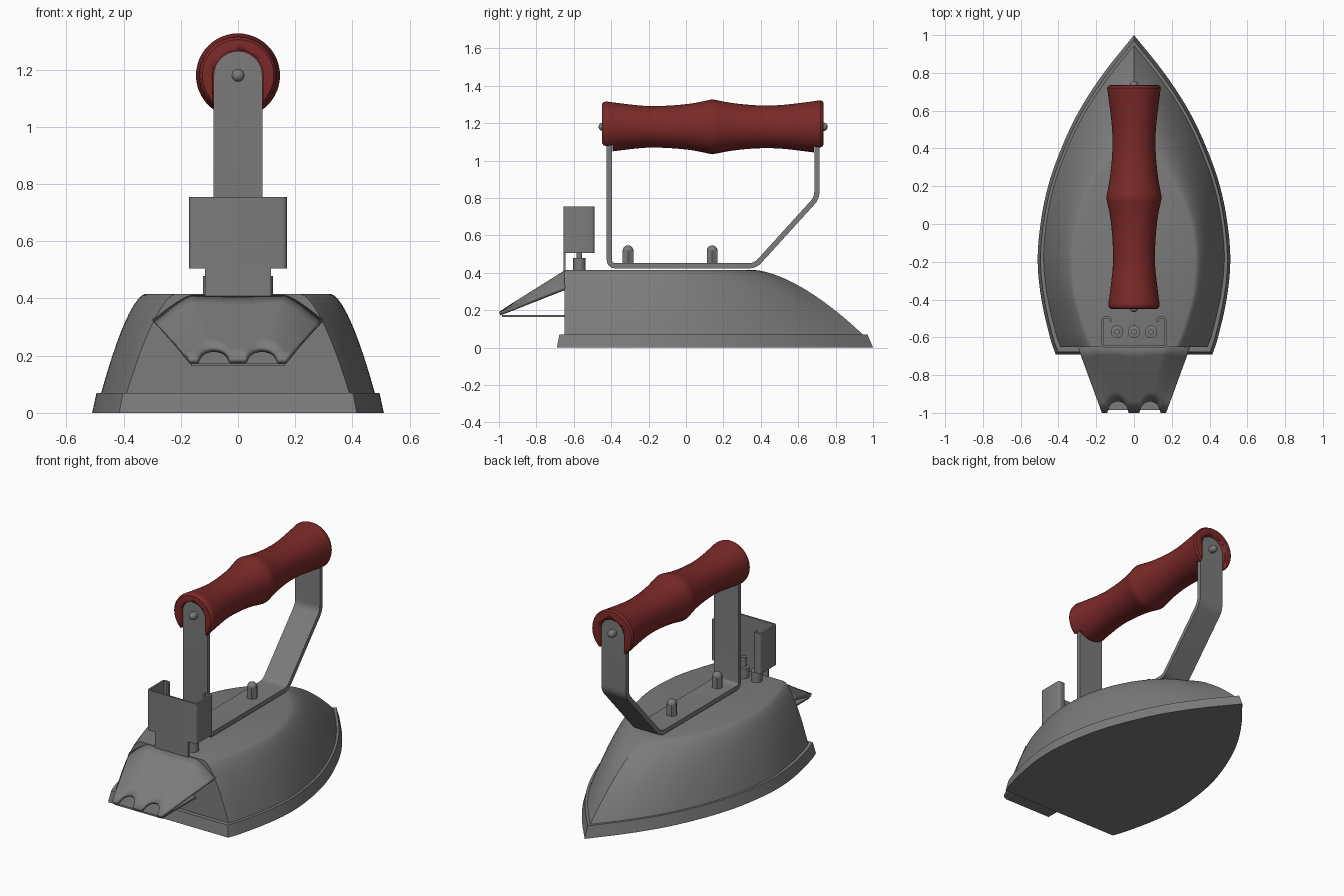
import bpy, bmesh, math
from mathutils import Vector

cube = bpy.data.objects.get("Cube")
if cube:
    bpy.data.objects.remove(cube)


def material(name, colour):
    m = bpy.data.materials.new(name)
    m.use_nodes = True
    m.diffuse_color = colour
    m.node_tree.nodes["Principled BSDF"].inputs["Base Color"].default_value = colour
    return m


STEEL = material("grey steel", (0.2, 0.2, 0.2, 1))
RED = material("dark red wood", (0.2, 0.022, 0.022, 1))


def finish(name, bm, mat, angle=35):
    bmesh.ops.recalc_face_normals(bm, faces=bm.faces)
    mesh = bpy.data.meshes.new(name)
    bm.to_mesh(mesh)
    bm.free()
    ob = bpy.data.objects.new(name, mesh)
    bpy.context.collection.objects.link(ob)
    mesh.materials.append(mat)
    bpy.ops.object.select_all(action='DESELECT')
    ob.select_set(True)
    bpy.context.view_layer.objects.active = ob
    bpy.ops.object.shade_smooth_by_angle(angle=math.radians(angle))
    return ob


def loft(name, rings, mat, angle=35):
    """Skin closed rings of equal length and cap both ends."""
    bm = bmesh.new()
    rows = [[bm.verts.new(p) for p in ring] for ring in rings]
    n = len(rows[0])
    for a, b in zip(rows, rows[1:]):
        for i in range(n):
            j = (i + 1) % n
            bm.faces.new((a[i], a[j], b[j], b[i]))
    bm.faces.new(rows[0])
    bm.faces.new(rows[-1])
    return finish(name, bm, mat, angle)


def turned(name, profile, origin, axis, mat, sides=32, angle=35):
    """Turn (radius, distance) pairs about an axis through origin."""
    rot = Vector((0, 0, 1)).rotation_difference(Vector(axis))
    rings = []
    for r, d in profile:
        ring = []
        for i in range(sides):
            t = math.tau * i / sides
            ring.append(Vector(origin) + rot @ Vector((r * math.cos(t), r * math.sin(t), d)))
        rings.append(ring)
    return loft(name, rings, mat, angle)


def smooth_path(pts, steps=5):
    """Catmull-Rom curve through the points."""
    p = [Vector(q) for q in pts]
    p = [2 * p[0] - p[1]] + p + [2 * p[-1] - p[-2]]
    out = []
    for a, b, c, d in zip(p, p[1:], p[2:], p[3:]):
        for k in range(steps):
            t = k / steps
            out.append((2 * b + (c - a) * t + (2 * a - 5 * b + 4 * c - d) * t * t
                        + (3 * b - a - 3 * c + d) * t ** 3) / 2)
    return out + [p[-2]]


def mirrored(half):
    return half + [Vector((-q.x, q.y)) for q in reversed(half[1:])]


def box(name, x0, x1, y0, y1, z0, z1, mat):
    ring = [(x0, y0), (x1, y0), (x1, y1), (x0, y1)]
    return loft(name, [[(x, y, z) for x, y in ring] for z in (z0, z1)], mat)


def sheet(name, path, thick, lift, mat):
    """Sheet following a 2D path; lift places a path point at each edge."""
    left, right = [], []
    for i, p in enumerate(path):
        d0 = (p - path[i - 1]).normalized() if i else None
        d1 = (path[i + 1] - p).normalized() if i < len(path) - 1 else None
        d0, d1 = d0 or d1, d1 or d0
        m = (d0 + d1).normalized()
        n = Vector((-m.y, m.x)) * thick / 2 / max(m.dot(d0), 0.3)
        left.append(p + n)
        right.append(p - n)
    ring = left + right[::-1]
    return loft(name, [[lift(q, e) for q in ring] for e in (0, 1)], mat)


def rounded(pts, r=0.03, steps=5):
    """Polyline with its inner corners rounded."""
    p = [Vector(q) for q in pts]
    out = [p[0]]
    for a, b, c in zip(p, p[1:], p[2:]):
        s, e = b + (a - b).normalized() * r, b + (c - b).normalized() * r
        for k in range(steps + 1):
            t = k / steps
            out.append(s * (1 - t) ** 2 + b * 2 * t * (1 - t) + e * t * t)
    return out + [p[-1]]


# Sole plate and domed body
sole = mirrored(smooth_path([(0, 1), (.16, .8), (.29, .6), (.385, .4), (.455, .2), (.495, 0),
                             (.51, -.2), (.49, -.4), (.445, -.6), (.415, -.69)]))
crown = mirrored(smooth_path([(0, .36), (.1, .335), (.19, .24), (.25, .14), (.295, .02), (.32, -.1),
                              (.325, -.23), (.305, -.4), (.25, -.58), (.22, -.65)]))


def fitted(sx, tip, back):
    return [Vector((p.x * sx, back + (p.y + .69) / 1.69 * (tip - back))) for p in sole]


loft("sole_plate", [[(p.x, p.y, 0) for p in sole],
                    [(p.x, p.y, .07) for p in fitted(.97, .97, -.677)]], STEEL)
base = fitted(.938, .945, -.65)
rings = []
for k in range(17):
    s = k / 16
    z = .07 + .345 * (1 - (1 - s) ** 1.6)
    rings.append([(*a.lerp(b, s), z) for a, b in zip(base, crown)])
loft("body", rings, STEEL, 30)

# Sloping hood with two scallops in its lip
bm = bmesh.new()
grid = []
for i in range(-30, 31):
    u = i / 30
    root = Vector((.3 * u, -.645, .415 - .09 * max(0, (abs(u) - .55) / .45) ** 1.3))
    notch = math.sqrt(max(0, 1 - ((abs(.17 * u) - .085) / .055) ** 2))
    lip = Vector((.17 * u, -1 + .06 * notch, .19 + .04 * notch))
    grid.append([bm.verts.new(root.lerp(lip, k / 6)) for k in range(7)])
for a, b in zip(grid, grid[1:]):
    for k in range(6):
        bm.faces.new((a[k], b[k], b[k + 1], a[k + 1]))
hood = finish("hood", bm, STEEL)
if hood.data.polygons[0].normal.z < 0:
    hood.data.flip_normals()
solid = hood.modifiers.new("thickness", 'SOLIDIFY')
solid.thickness = .02
solid.offset = -1
box("hood_floor", -.165, .165, -.985, -.64, .164, .174, STEEL)

# Terminal guard: bent sheet, tab and three terminals
guard = rounded([(-.125, -.52), (-.125, -.496), (-.165, -.496), (-.165, -.65), (.165, -.65),
                 (.165, -.496), (.125, -.496), (.125, -.52)], .011, 3)
sheet("terminal_guard", guard, .012, lambda q, e: (q.x, q.y, .505 + .25 * e), STEEL)
box("guard_tab", -.115, .115, -.656, -.644, .405, .51, STEEL)
for x in (-.09, 0, .09):
    turned("terminal", [(.033, .41), (.033, .478), (.015, .48), (.015, .54)], (x, -.57, 0), (0, 0, 1), STEEL, 20)

# Bent handle strap with rounded ends
strap = rounded([(-.41, 1.18), (-.41, .437), (.37, .437), (.7, .8), (.7, 1.18)], .035)
sheet("handle_strap", strap, .028, lambda q, e: (.085 * (2 * e - 1), q.x, q.y), STEEL)


def round_end(name, r, y0, y1, drop, mat):
    arc = [(r * math.cos(math.pi * k / 24), 1.18 + r * math.sin(math.pi * k / 24)) for k in range(25)]
    ring = arc + [(-r, 1.18 - drop), (r, 1.18 - drop)]
    return loft(name, [[(x, y, z) for x, z in ring] for y in (y0, y1)], mat)


for y in (-.41, .7):
    round_end("strap_end", .085, y - .014, y + .014, .005, STEEL)

# Turned grip, slotted at both ends for the strap
curve = smooth_path([(.138, -.44), (.127, -.36), (.112, -.22), (.113, -.1), (.125, .03), (.147, .14)])
curve += smooth_path([(.147, .14), (.127, .25), (.115, .38), (.116, .5), (.13, .63), (.142, .72)])[1:]
curve[0].x = .133
profile = [(.112, -.45), (.125, -.448)] + [tuple(p) for p in curve] + [(.135, .733), (.12, .736)]
grip = turned("grip", profile, (0, 0, 1.18), (0, 1, 0), RED, 48)
for y0, y1 in ((-.6, -.394), (.684, .9)):
    cutter = round_end("slot_cutter", .088, y0, y1, .3, RED)
    cutter.hide_render = True
    cut = grip.modifiers.new("slot", 'BOOLEAN')
    cut.operation = 'DIFFERENCE'
    cut.object = cutter
    bpy.context.view_layer.objects.active = grip
    bpy.ops.object.modifier_apply(modifier=cut.name)
    bpy.data.objects.remove(cutter)


# Domed screws in the grip ends and hexagonal studs on the strap
def dome(r, start):
    return [(r * math.cos(t * math.pi / 16) + .0005, start + r * math.sin(t * math.pi / 16)) for t in range(9)]


for y, d in ((-.42, -1), (.71, 1)):
    turned("grip_screw", [(.022, 0)] + dome(.022, .025), (0, y, 1.18), (0, d, 0), STEEL, 20)
for y in (-.31, .14):
    turned("stud_nut", [(.033, .44), (.033, .518)], (0, y, 0), (0, 0, 1), STEEL, 6)
    turned("stud_dome", dome(.028, .518), (0, y, 0), (0, 0, 1), STEEL, 20)
